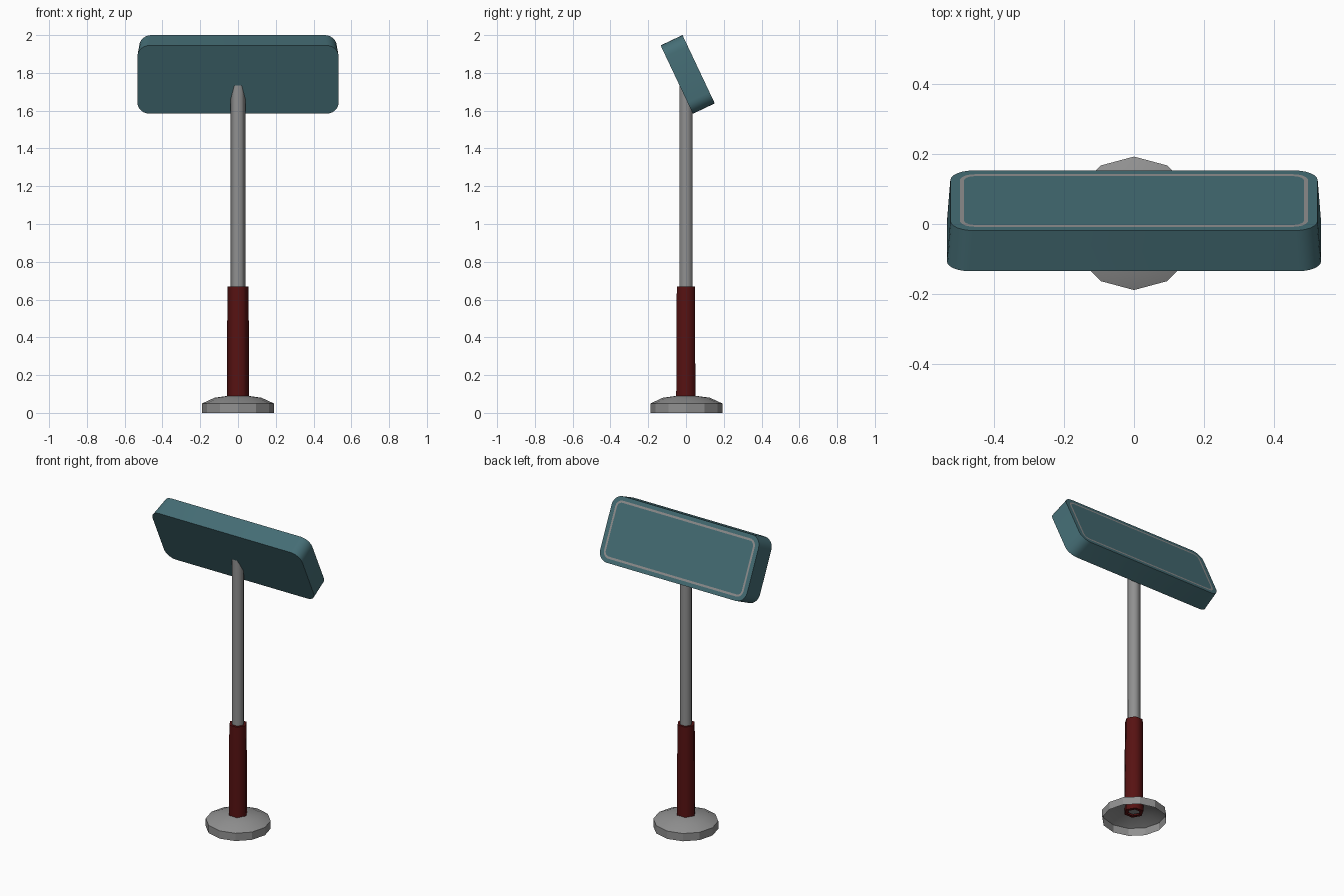
import bpy, bmesh, math
from math import sin, cos, pi

if "Cube" in bpy.data.objects:
    bpy.data.objects.remove(bpy.data.objects["Cube"])


def material(name, color):
    m = bpy.data.materials.new(name)
    m.diffuse_color = (*color, 1)
    m.use_nodes = True
    m.node_tree.nodes["Principled BSDF"].inputs["Base Color"].default_value = m.diffuse_color
    return m


def finish(name, bm, mats=(), smooth=None):
    bmesh.ops.recalc_face_normals(bm, faces=bm.faces)
    me = bpy.data.meshes.new(name)
    bm.to_mesh(me)
    bm.free()
    ob = bpy.data.objects.new(name, me)
    bpy.context.collection.objects.link(ob)
    for m in mats:
        me.materials.append(m)
    if smooth:
        bpy.context.view_layer.objects.active = ob
        ob.select_set(True)
        bpy.ops.object.shade_smooth_by_angle(angle=math.radians(smooth))
        ob.select_set(False)
    return ob


def skin(bm, loops, mat_ids=None):
    """Join successive vertex loops with quads."""
    for k in range(len(loops) - 1):
        a, b = loops[k], loops[k + 1]
        n = len(a)
        for i in range(n):
            f = bm.faces.new((a[i], a[(i + 1) % n], b[(i + 1) % n], b[i]))
            f.material_index = mat_ids[k] if mat_ids else 0


def lathe(name, profile, sides, mats=(), smooth=None, y=0.0):
    bm = bmesh.new()
    loops = [[bm.verts.new((r * cos(2 * pi * i / sides), y + r * sin(2 * pi * i / sides), z))
              for i in range(sides)] for r, z in profile]
    skin(bm, loops)
    return finish(name, bm, mats, smooth)


def rounded_loop(bm, w, h, r, y, seg=6):
    """Rounded rectangle in the local xz plane."""
    pts = []
    for q, (sx, sz) in enumerate(((1, 1), (-1, 1), (-1, -1), (1, -1))):
        for i in range(seg + 1):
            a = (q + i / seg) * pi / 2
            pts.append(bm.verts.new((sx * (w / 2 - r) + r * cos(a), y,
                                     sz * (h / 2 - r) + r * sin(a))))
    return pts


teal = material("teal", (0.06, 0.155, 0.18))
grey = material("grey", (0.28, 0.28, 0.28))
red = material("dark_red", (0.095, 0.006, 0.006))

# Hollow faceted foot
lathe("base", [(0.19, 0), (0.19, 0.05), (0.125, 0.08), (0.04, 0.092)], 12, (grey,), 28, y=0.002)

# Six-sided pole, running up into the tilted head
lathe("pole", [(0.001, 0.06), (0.039, 0.06), (0.039, 1.75), (0.001, 1.75)], 6, (grey,), 65)

# Dark red six-sided sleeve, slightly tapered
lathe("sleeve", [(0.037, 0.05), (0.059, 0.05), (0.058, 0.17), (0.057, 0.48),
                 (0.055, 0.67), (0.036, 0.67)], 6, (red,), 65, y=-0.001)

# Tilted head with an inlaid border on the back face
bm = bmesh.new()
loops = [rounded_loop(bm, 1.065, 0.4, 0.065, -0.064),
         rounded_loop(bm, 1.046, 0.4, 0.065, 0.064),
         rounded_loop(bm, 0.992, 0.35, 0.042, 0.064),
         rounded_loop(bm, 0.968, 0.324, 0.03, 0.064)]
skin(bm, loops, (0, 0, 1))
bm.faces.new(loops[0])
bm.faces.new(loops[-1])
head = finish("head_panel", bm, (teal, grey), 30)
head.location = (0, 0.009, 1.792)
head.rotation_euler.x = math.radians(25.3)
